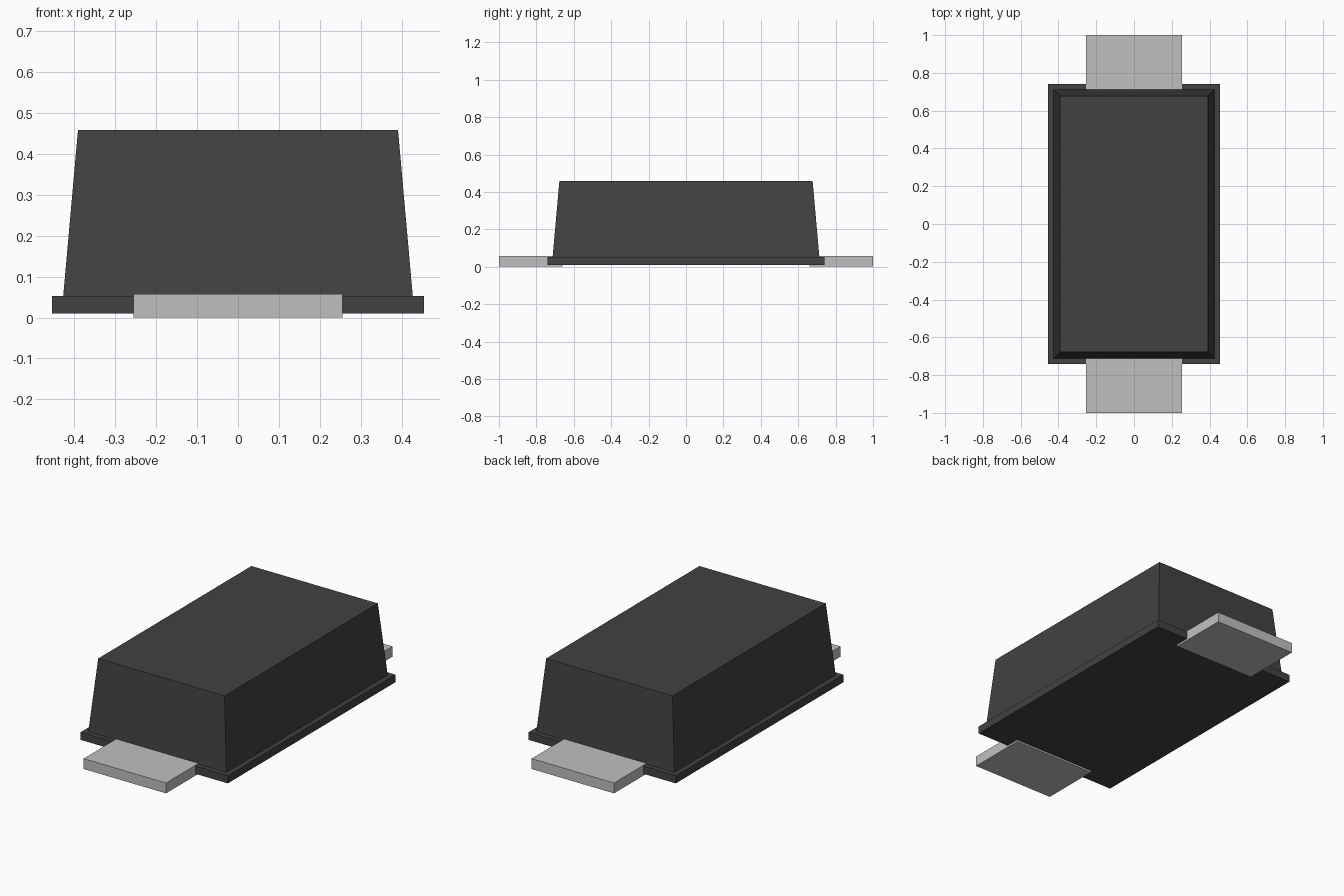
import bpy
import bmesh

if "Cube" in bpy.data.objects:
    bpy.data.objects.remove(bpy.data.objects["Cube"], do_unlink=True)


def make_material(name, value):
    mat = bpy.data.materials.new(name)
    mat.use_nodes = True
    colour = (value, value, value, 1.0)
    mat.diffuse_color = colour
    mat.node_tree.nodes["Principled BSDF"].inputs["Base Color"].default_value = colour
    return mat


def tapered_box(name, mat, base, top, z0, z1, y=0.0):
    """Box from half-sizes at its base and top, centred on the given y."""
    bm = bmesh.new()
    bmesh.ops.create_cube(bm, size=2.0)
    for v in bm.verts:
        half, z = (top, z1) if v.co.z > 0 else (base, z0)
        v.co = (v.co.x * half[0], v.co.y * half[1], z)
    mesh = bpy.data.meshes.new(name)
    bm.to_mesh(mesh)
    bm.free()
    mesh.materials.append(mat)
    obj = bpy.data.objects.new(name, mesh)
    obj.location.y = y
    bpy.context.collection.objects.link(obj)
    return obj


plastic = make_material("dark grey plastic", 0.054)
metal = make_material("light grey metal", 0.527)

# Moulded package: thin flange with a tapered body on top
tapered_box("flange", plastic, (0.455, 0.74), (0.455, 0.74), 0.01, 0.053)
tapered_box("body", plastic, (0.427, 0.713), (0.391, 0.677), 0.053, 0.458)

# Flat metal leads, running in under both ends of the package
for name, side in (("front_lead", -1), ("back_lead", 1)):
    tapered_box(name, metal, (0.255, 0.17), (0.255, 0.17), 0.0, 0.058, side * 0.83)
